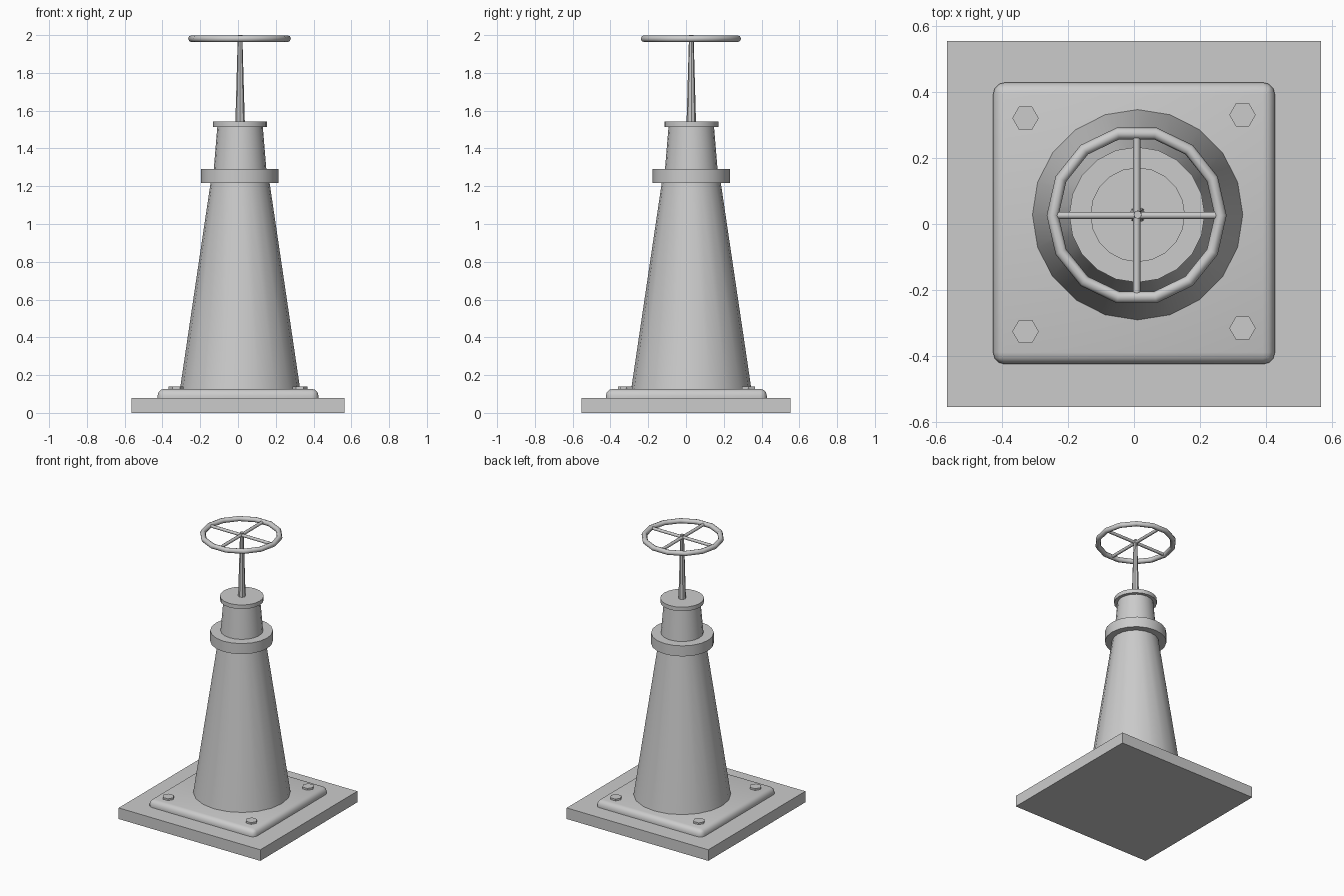
import bpy, bmesh, math
from mathutils import Matrix, Vector

cube = bpy.data.objects.get("Cube")
if cube:
    bpy.data.objects.remove(cube, do_unlink=True)

grey = bpy.data.materials.new("plain_grey")
grey.use_nodes = True
colour = (0.6, 0.6, 0.6, 1)
grey.diffuse_color = colour
grey.node_tree.nodes["Principled BSDF"].inputs["Base Color"].default_value = colour

CX, CY = 0.011, 0.028      # column axis
WX, WY = 0.008, 0.026      # handwheel axis
WHEEL_Z = 1.981


def finish(name, bm, smooth=None):
    bmesh.ops.recalc_face_normals(bm, faces=bm.faces)
    mesh = bpy.data.meshes.new(name)
    bm.to_mesh(mesh)
    bm.free()
    mesh.materials.append(grey)
    ob = bpy.data.objects.new(name, mesh)
    bpy.context.collection.objects.link(ob)
    if smooth:
        bpy.ops.object.select_all(action="DESELECT")
        ob.select_set(True)
        bpy.context.view_layer.objects.active = ob
        bpy.ops.object.shade_smooth_by_angle(angle=math.radians(smooth))
    return ob


def box(name, size, centre):
    bm = bmesh.new()
    bmesh.ops.create_cube(bm, size=1)
    bmesh.ops.scale(bm, vec=size, verts=bm.verts)
    bmesh.ops.translate(bm, vec=centre, verts=bm.verts)
    return bm


def taper(name, x, y, z0, z1, r0, r1, sides, turn=0, smooth=35):
    bm = bmesh.new()
    place = Matrix.Translation((x, y, (z0 + z1) / 2)) @ Matrix.Rotation(turn, 4, "Z")
    bmesh.ops.create_cone(bm, cap_ends=True, segments=sides, radius1=r0,
                          radius2=r1, depth=z1 - z0, matrix=place)
    return finish(name, bm, smooth)


# Square footing slab
finish("footing_slab", box("footing_slab", (1.13, 1.106, 0.08), (0, 0, 0.04)))

# Base plate with rounded corners and top rim
bm = box("base_plate", (0.852, 0.852, 0.05), (0, 0.002, 0.102))
rim = [e for e in bm.edges if max(v.co.z for v in e.verts) > 0.11]
bmesh.ops.bevel(bm, geom=rim, offset=0.036, segments=3, profile=0.5, affect="EDGES")
finish("base_plate", bm, 40)

# Corner bolts
for name, x, y in (("front_left", 0.328, -0.315), ("front_right", -0.328, -0.325),
                   ("back_left", 0.328, 0.33), ("back_right", -0.328, 0.32)):
    taper(name + "_bolt", x, y, 0.115, 0.14, 0.04, 0.04, 6, math.pi / 2, None)

# Tapered column, collar, neck and cap
taper("column", CX, CY, 0.12, 1.22, 0.319, 0.156, 20)
taper("collar", CX - 0.002, CY, 1.216, 1.292, 0.205, 0.205, 20)
taper("neck", CX, CY, 1.28, 1.52, 0.14, 0.12, 20)
taper("cap", CX, CY, 1.513, 1.542, 0.143, 0.143, 20)

# Valve stem
taper("stem", CX, CY, 1.54, 2.0, 0.025, 0.012, 8)

# Handwheel rim
bm = bmesh.new()
R, r, around, ring = 0.254, 0.018, 14, 8
loops = []
for i in range(around):
    a = math.tau * i / around
    loops.append([bm.verts.new((WX + (R + r * math.cos(b)) * math.cos(a),
                                WY + (R + r * math.cos(b)) * math.sin(a),
                                WHEEL_Z + r * math.sin(b)))
                  for b in (math.tau * j / ring for j in range(ring))])
for i in range(around):
    p, q = loops[i], loops[(i + 1) % around]
    for j in range(ring):
        k = (j + 1) % ring
        bm.faces.new((p[j], q[j], q[k], p[k]))
finish("handwheel_rim", bm, 50)

# Crossed spokes
for name, axis in (("side_spoke", "Y"), ("fore_aft_spoke", "X")):
    bm = bmesh.new()
    place = Matrix.Translation(Vector((WX, WY, WHEEL_Z))) @ Matrix.Rotation(math.pi / 2, 4, axis)
    bmesh.ops.create_cone(bm, cap_ends=True, segments=8, radius1=0.011,
                          radius2=0.011, depth=0.49, matrix=place)
    finish(name, bm, 50)
